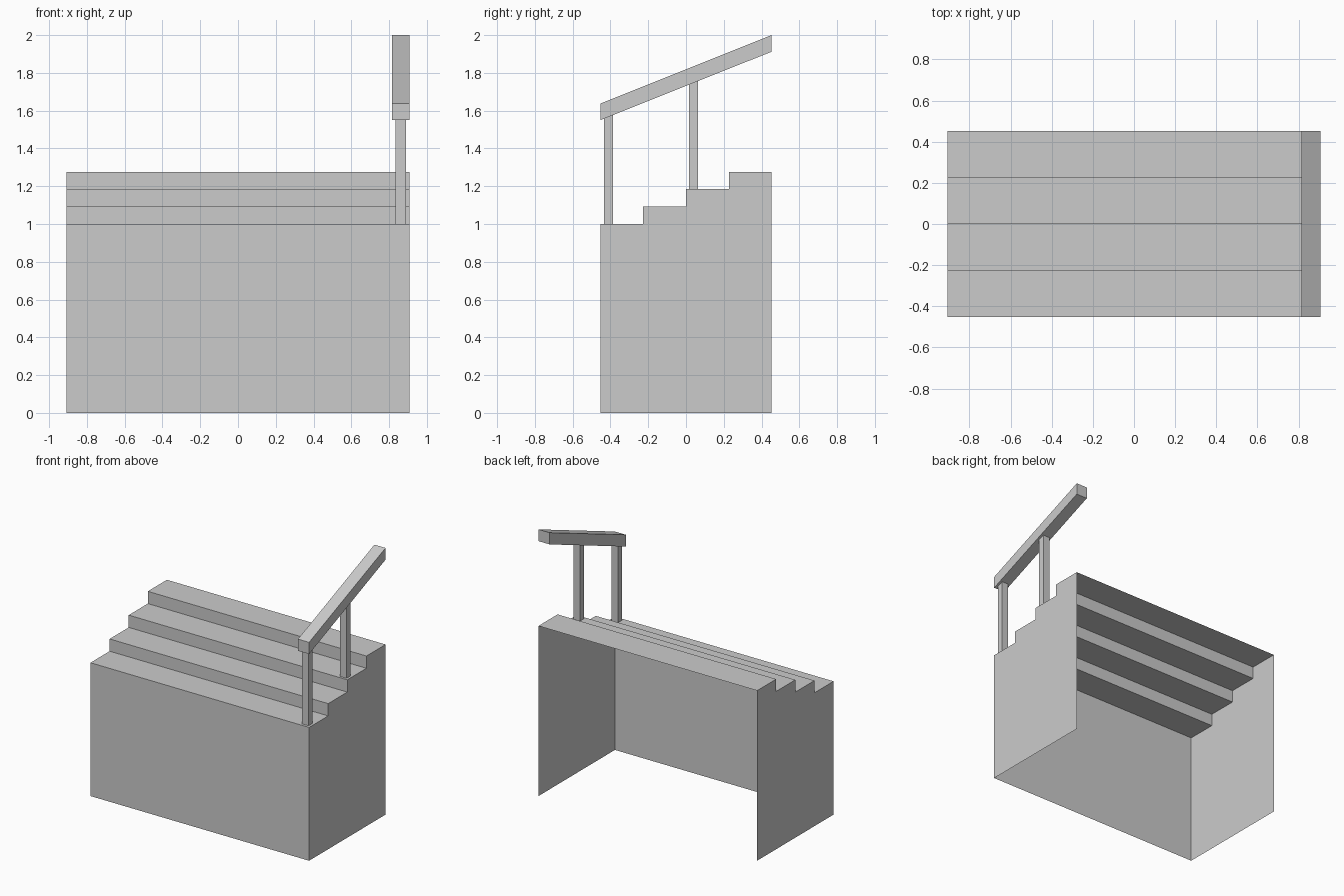
import bpy

if "Cube" in bpy.data.objects:
    bpy.data.objects.remove(bpy.data.objects["Cube"])

HALF_W = 0.907
FRONT, BACK = -0.453, 0.453
STEP_Z = [1.0, 1.092, 1.184, 1.276]
DEPTH = (BACK - FRONT) / len(STEP_Z)


def make_object(name, verts, faces):
    mesh = bpy.data.meshes.new(name)
    mesh.from_pydata(verts, [], faces)
    mesh.update()
    obj = bpy.data.objects.new(name, mesh)
    bpy.context.collection.objects.link(obj)
    return obj


def extrude_x(name, profile, x0, x1, skip=(), caps=True):
    """Sweep a (y, z) profile along x; skip lists edges left open."""
    n = len(profile)
    verts = [(x, y, z) for x in (x0, x1) for y, z in profile]
    faces = [(i, i + n, (i + 1) % n + n, (i + 1) % n)
             for i in range(n) if i not in skip]
    if caps:
        faces += [tuple(range(n)), tuple(range(2 * n - 1, n - 1, -1))]
    return make_object(name, verts, faces)


def rail_under(y):
    return 1.55 + (1.912 - 1.55) * (y - FRONT) / (BACK - FRONT)


# Thin stepped shell, open at the back and underneath
profile = [(FRONT, 0.0)]
for i, z in enumerate(STEP_Z):
    profile += [(FRONT + i * DEPTH, z), (FRONT + (i + 1) * DEPTH, z)]
profile.append((BACK, 0.0))
n = len(profile)
extrude_x("stair_shell", profile, -HALF_W, HALF_W, skip=(n - 2, n - 1))

# Sloping handrail on the right
extrude_x("handrail", [(FRONT, 1.55), (FRONT, 1.638), (BACK, 2.0), (BACK, 1.912)],
          0.815, HALF_W)

# Posts, cut to the slope of the rail
for name, y0, y1, base in (("front_post", -0.433, -0.387, STEP_Z[0]),
                           ("rear_post", 0.017, 0.064, STEP_Z[2])):
    extrude_x(name, [(y0, base), (y0, rail_under(y0)), (y1, rail_under(y1)), (y1, base)],
              0.834, 0.889, skip=(1, 3))
